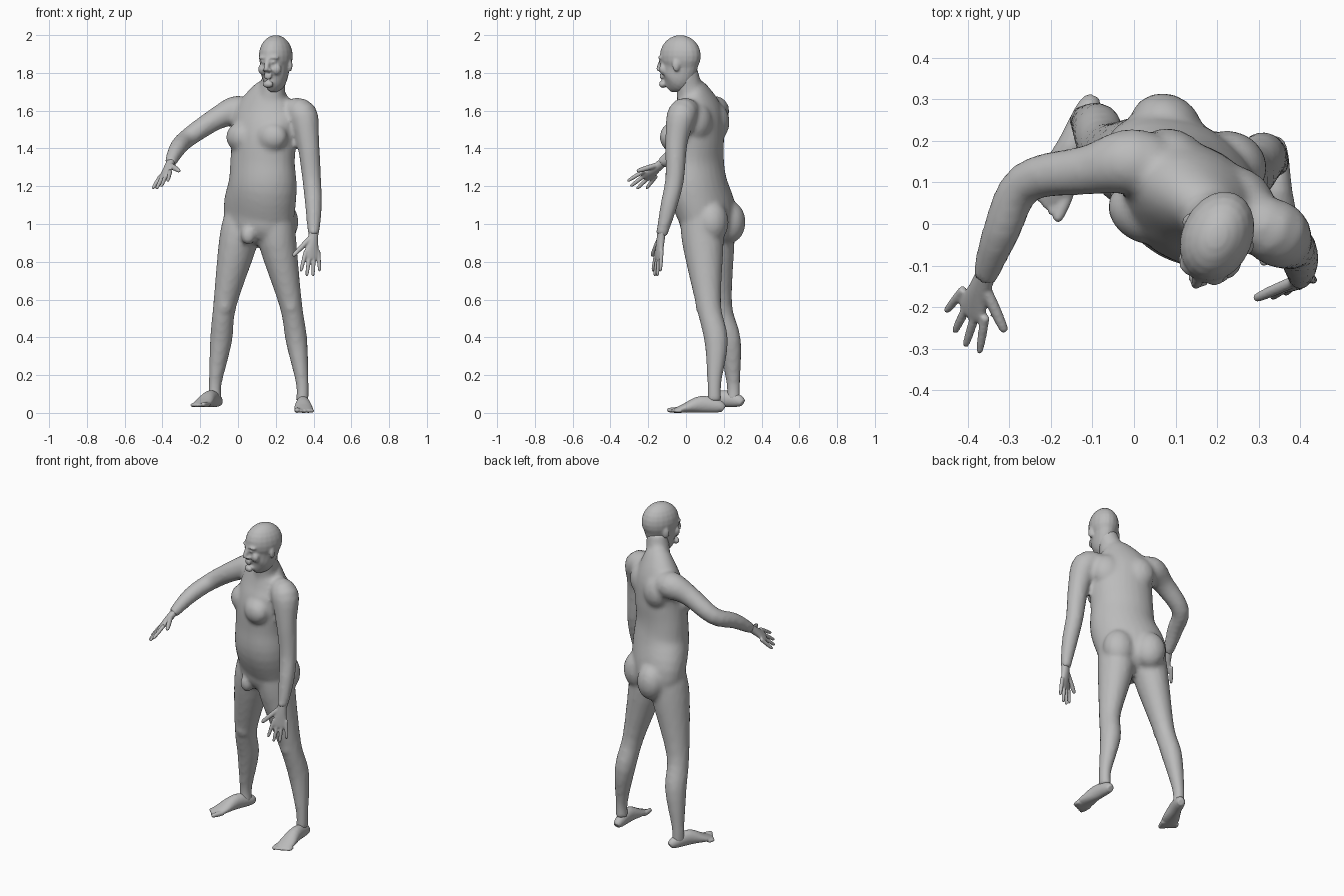
import bpy, bmesh, math
from mathutils import Vector, Matrix

cube = bpy.data.objects.get("Cube")
if cube:
    bpy.data.objects.remove(cube)

grey = bpy.data.materials.new("plain grey")
grey.use_nodes = True
grey.diffuse_color = (.5, .5, .5, 1)
grey.node_tree.nodes["Principled BSDF"].inputs["Base Color"].default_value = grey.diffuse_color

UP = Vector((0, 0, 1))
RIGHTWARD = Vector((1, 0, 0))


def facing(degrees):
    """Sideways and forward axes of a part turned about z."""
    sideways = Matrix.Rotation(math.radians(degrees), 3, 'Z') @ RIGHTWARD
    return sideways, sideways.cross(UP)


def flowing(rings, steps=4):
    """Smooth spline through the given rings."""
    last = len(rings) - 1
    result = []
    for i in range(last):
        before, start, end, after = (Vector(rings[max(0, min(k, last))]) for k in range(i - 1, i + 3))
        for step in range(steps):
            t = step / steps
            ease = t * t * (3 - 2 * t)
            bend = (end - before) * (t * (1 - t) ** 2 / 2) - (after - start) * (t * t * (1 - t) / 2)
            result.append(start * (1 - ease) + end * ease + bend)
    return result + [Vector(rings[last])]


def loft(bm, rings, sideways, sides=20):
    """Skin of ellipses (x, y, z, half width, half depth) along a path."""
    rings = flowing(rings)
    points = [Vector(ring[:3]) for ring in rings]
    loops = []
    for i, ring in enumerate(rings):
        tangent = (points[min(i + 1, len(points) - 1)] - points[max(i - 1, 0)]).normalized()
        u = (sideways - tangent * sideways.dot(tangent)).normalized()
        v = tangent.cross(u)
        angles = [math.tau * k / sides for k in range(sides)]
        loops.append([bm.verts.new(points[i] + u * ring[3] * math.cos(a) + v * ring[-1] * math.sin(a))
                      for a in angles])
    for low, high in zip(loops, loops[1:]):
        for k in range(sides):
            bm.faces.new((low[k - 1], low[k], high[k], high[k - 1]))
    bm.faces.new(loops[0][::-1])
    bm.faces.new(loops[-1])


def digit(bm, start, end, radius, sideways):
    """Rounded finger or toe."""
    taper = zip((0, .5, .9, 1), (1, 1, .8, .4))
    loft(bm, [(*start.lerp(end, t), radius * size) for t, size in taper], sideways, sides=12)


def blob(bm, centre, radii, turn=0):
    """Ellipsoid turned about z."""
    matrix = Matrix.Translation(centre) @ Matrix.Rotation(math.radians(turn), 4, 'Z') @ Matrix.Diagonal((*radii, 1))
    bmesh.ops.create_uvsphere(bm, u_segments=20, v_segments=12, radius=1, matrix=matrix)


def finish(name, bm, voxel):
    """Fuse the overlapping pieces of a part into one skin."""
    bmesh.ops.recalc_face_normals(bm, faces=bm.faces)
    mesh = bpy.data.meshes.new(name)
    bm.to_mesh(mesh)
    bm.free()
    mesh.materials.append(grey)
    part = bpy.data.objects.new(name, mesh)
    bpy.context.collection.objects.link(part)
    fuse = part.modifiers.new("fuse", 'REMESH')
    fuse.mode = 'VOXEL'
    fuse.voxel_size = voxel
    fuse.use_smooth_shade = True
    relax = part.modifiers.new("relax", 'SMOOTH')
    relax.iterations = 3


# Torso and neck
body = bmesh.new()
turn = -30
sideways, forward = facing(turn)
loft(body, [(.1, .11, .89, .06, .05), (.11, .11, .96, .17, .12), (.11, .11, 1.06, .2, .14),
            (.13, .06, 1.2, .19, .15), (.13, .05, 1.33, .18, .14), (.14, .05, 1.46, .18, .14),
            (.15, .06, 1.58, .18, .12), (.17, .04, 1.69, .11, .08), (.18, .02, 1.72, .06, .06)], sideways, sides=28)
loft(body, [(.18, .03, 1.62, .08), (.18, .02, 1.7, .07), (.2, 0, 1.82, .06)], sideways)

# Chest, shoulder blades and buttocks in pairs
chest = Vector((.14, .05, 1.5))
hip = Vector((.11, .11, 1))
for side in (-.09, .09):
    across = sideways * side
    blob(body, chest + across + forward * .08 - UP * .04, (.09, .07, .08), turn)
    blob(body, chest + across - forward * .07 + UP * .04, (.09, .07, .1), turn)
    blob(body, hip + across - forward * .09 + UP * .01, (.09, .08, .11), turn)
blob(body, hip + forward * .11 - UP * .06, (.04, .04, .05), turn)


def arm(points, sideways):
    """Arm through shoulder, upper arm, elbow, forearm and wrist."""
    radii = (.06, .08, .06, .05, .045, .03)
    loft(body, [(*point, radius) for point, radius in zip(points, radii)], sideways)


def leg(xs, ys, sideways):
    """Leg through hip, thigh, knee, calf, ankle and heel."""
    heights = (1.04, .9, .57, .38, .16, .06)
    radii = (.1, .1, .06, .057, .034, .034)
    loft(body, [(x, y, z, r, r * 1.1) for x, y, z, r in zip(xs, ys, heights, radii)], sideways)
    blob(body, (xs[2], ys[2] - .04, heights[2]), (.04, .03, .05))


arm([(.1, .12, 1.57), (0, .15, 1.6), (-.11, .13, 1.56), (-.26, .1, 1.46), (-.32, -.02, 1.4), (-.36, -.13, 1.32)], UP)
arm([(.27, .02, 1.6), (.34, -.02, 1.58), (.37, -.05, 1.44), (.39, -.06, 1.24), (.4, -.09, 1.1), (.4, -.13, .94)],
    RIGHTWARD)
leg((.2, .21, .28, .31, .34, .34), (.08, .09, .12, .16, .15, .15), RIGHTWARD)
leg((.03, 0, -.07, -.09, -.12, -.12), (.15, .15, .18, .23, .25, .25), sideways)
finish("body", body, voxel=.014)

# Head, turned a little to its right
head = bmesh.new()
look = -24
sideways, forward = facing(look)


def on_head(side, ahead, height):
    return Vector((.2, -.03, height)) + sideways * side + forward * ahead


profile = [(.07, 1.72, .02, .03), (.03, 1.76, .06, .08), (.01, 1.82, .07, .1), (0, 1.9, .08, .11)]
loft(head, [(*on_head(0, ahead, z), w, d) for ahead, z, w, d in profile], sideways)
blob(head, on_head(0, 0, 1.89), (.085, .113, .11), look)
digit(head, on_head(0, .1, 1.88), on_head(0, .13, 1.81), .015, sideways)
blob(head, on_head(0, .1, 1.74), (.03, .02, .02), look)
for height in (1.775, 1.79):
    blob(head, on_head(0, .105, height), (.025, .012, .007), look)
for side in (-1, 1):
    blob(head, on_head(side * .08, -.01, 1.84), (.011, .02, .033), look + side * 20)
    blob(head, on_head(side * .035, .1, 1.88), (.028, .013, .008), look + side * 20)
    blob(head, on_head(side * .03, .1, 1.858), (.014, .01, .007), look + side * 20)
    blob(head, on_head(side * .016, .115, 1.815), (.01, .011, .008), look)
    blob(head, on_head(side * .04, .08, 1.82), (.025, .022, .03), look)
finish("head", head, voxel=.007)


def hand(name, wrist, reach, spread, thumb):
    """Palm, four fingers fanned along the spread, and thumb."""
    bm = bmesh.new()
    wrist, reach, spread, thumb = map(Vector, (wrist, reach, spread, thumb))
    sideways = spread.normalized()
    palm = [(-.1, .025, .022), (.2, .03, .02), (.5, .042, .014), (.6, .03, .01)]
    loft(bm, [(*(wrist + reach * t), w, d) for t, w, d in palm], sideways)
    for finger in range(4):
        fan = .5 - finger / 3
        tip = wrist + reach * (1 - fan * fan / 2) + spread * fan
        digit(bm, wrist.lerp(tip, .45) + spread * fan * .2, tip, .011, sideways)
    digit(bm, wrist + reach * .1 + sideways * .015, thumb, .014, reach.cross(spread))
    finish(name, bm, voxel=.005)


hand("left_hand", (.4, -.13, .95), (-.02, -.03, -.23), (-.1, -.04, 0), (.29, -.18, .83))
hand("right_hand", (-.36, -.13, 1.32), (-.06, -.15, -.13), (.08, -.1, .04), (-.31, -.26, 1.28))


def foot(name, heel, toe, outward):
    """Sole and instep from heel to ball, then five toes."""
    bm = bmesh.new()
    heel, toe = Vector(heel), Vector(toe)
    sideways = UP.cross(toe - heel).normalized() * outward
    shape = [(0, .02, .02), (.1, .03, .035), (.4, .037, .045), (.7, .05, .024), (.9, .04, .01)]
    loft(bm, [(*(heel.lerp(toe, t) + UP * h), w, h) for t, w, h in shape], sideways)
    for i in range(5):
        radius = .011 if i else .015
        offset = sideways * (.036 - .02 * i) + UP * radius
        digit(bm, heel.lerp(toe, .75) + offset, heel.lerp(toe, 1 - .03 * i) + offset, radius, sideways)
    finish(name, bm, voxel=.006)


foot("left_foot", (.34, .2, 0), (.35, -.1, 0), -1)
foot("right_foot", (-.1, .3, .03), (-.22, .02, .03), 1)
